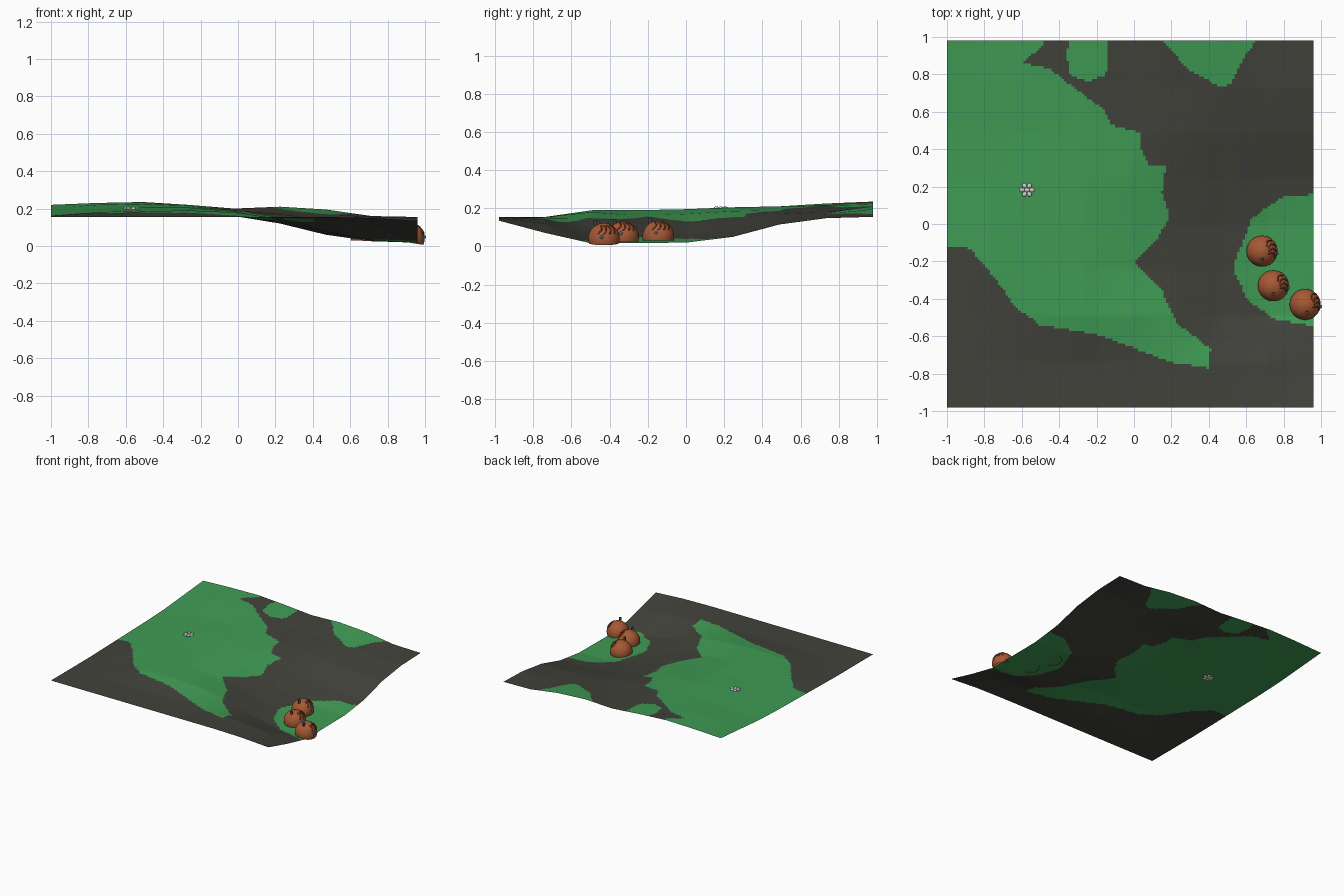
import bpy, bmesh, math
from mathutils import Matrix, Vector

if "Cube" in bpy.data.objects:
    bpy.data.objects.remove(bpy.data.objects["Cube"])


def material(name, rgb):
    m = bpy.data.materials.new(name)
    m.diffuse_color = (*rgb, 1)
    m.use_nodes = True
    m.node_tree.nodes["Principled BSDF"].inputs["Base Color"].default_value = m.diffuse_color
    return m


GRASS = material("grass", (0.05, 0.33, 0.09))
SOIL = material("soil", (0.055, 0.055, 0.045))
ORANGE = material("pumpkin_skin", (0.38, 0.10, 0.035))
RIB = material("rib", (0.22, 0.05, 0.02))
STEM = material("stem", (0.06, 0.07, 0.06))
BLUE = material("eye_blue", (0.04, 0.2, 0.4))


def finish(name, bm, mats=(), smooth=True):
    me = bpy.data.meshes.new(name)
    for f in bm.faces:
        f.smooth = smooth
    bm.to_mesh(me)
    bm.free()
    for m in mats:
        me.materials.append(m)
    ob = bpy.data.objects.new(name, me)
    bpy.context.collection.objects.link(ob)
    return ob


# Coarse terrain heights: rows front to back, columns left to right
X0, X1, Y0, Y1 = -1.0, 0.96, -0.98, 0.98
HEIGHTS = [
    (.155, .155, .155, .155, .155, .155, .155, .15, .135),
    (.155, .155, .155, .155, .155, .15, .14, .12, .07),
    (.155, .165, .185, .19, .18, .145, .075, .03, .015),
    (.16, .18, .19, .19, .16, .12, .06, .025, .018),
    (.165, .185, .195, .195, .17, .12, .06, .025, .02),
    (.17, .19, .205, .205, .185, .14, .09, .06, .05),
    (.18, .2, .21, .21, .19, .17, .14, .125, .115),
    (.2, .22, .225, .215, .19, .18, .17, .155, .148),
    (.22, .23, .235, .22, .2, .21, .195, .16, .155)]


def height(x, y):
    u = min(max((x - X0) / (X1 - X0) * 8, 0), 7.999)
    v = min(max((y - Y0) / (Y1 - Y0) * 8, 0), 7.999)
    i, j = int(u), int(v)
    u, v = u - i, v - j
    a = HEIGHTS[j][i] * (1 - u) + HEIGHTS[j][i + 1] * u
    b = HEIGHTS[j + 1][i] * (1 - u) + HEIGHTS[j + 1][i + 1] * u
    return a * (1 - v) + b * v


# Outlines of the grassy patches
HILL = [(-1.1, 1.1), (-.48, 1.1), (-.48, .96), (-.6, .86), (-.45, .83), (-.27, .69),
        (-.17, .62), (-.12, .53), (.03, .49), (.03, .42), (.08, .31), (.17, .31), (.15, .17),
        (.19, .04), (.13, -.07), (0, -.21), (.15, -.36), (.23, -.53), (.41, -.67), (.4, -.77),
        (.2, -.74), (-.2, -.59), (-.5, -.54), (-.63, -.45), (-.75, -.28), (-.88, -.13), (-1.1, -.12)]
TUFT = [(-.36, .9), (-.32, 1.1), (-.14, 1.1), (-.15, .8), (-.25, .76), (-.34, .8)]
BANK = [(.13, 1), (.3, .82), (.47, .73), (.52, .75), (.58, .88), (.67, 1)]
HOLLOW = [(1, .16), (.8, .15), (.63, .03), (.53, -.23), (.6, -.4), (.75, -.51), (1, -.55)]


def inside(x, y, poly):
    hit = False
    for (ax, ay), (bx, by) in zip(poly, poly[1:] + poly[:1]):
        if (ay > y) != (by > y) and x < ax + (y - ay) * (bx - ax) / (by - ay):
            hit = not hit
    return hit


# Terrain sheet, coloured by patch
N = 144
bm = bmesh.new()
bmesh.ops.create_grid(bm, x_segments=N, y_segments=N, size=0.98,
                      matrix=Matrix.Translation(((X0 + X1) / 2, 0, 0)))
for v in bm.verts:
    v.co.z = height(v.co.x, v.co.y)
for f in bm.faces:
    c = f.calc_center_median()
    f.material_index = 0 if any(inside(c.x, c.y, p) for p in (HILL, TUFT, BANK, HOLLOW)) else 1
finish("terrain", bm, (GRASS, SOIL))


def tube(name, pts, radius, mat):
    cu = bpy.data.curves.new(name, 'CURVE')
    cu.dimensions = '3D'
    cu.bevel_depth = radius
    cu.bevel_resolution = 2
    cu.use_fill_caps = True
    sp = cu.splines.new('POLY')
    sp.points.add(len(pts) - 1)
    for p, co in zip(sp.points, pts):
        p.co = (*co, 1)
    cu.materials.append(mat)
    ob = bpy.data.objects.new(name, cu)
    bpy.context.collection.objects.link(ob)


def pumpkin(n, x, y, z, tilt):
    R = 0.083
    place = Matrix.Translation((x, y, z)) @ Matrix.Rotation(tilt, 4, 'Y')

    def on_skin(az, el, r=R):
        return place @ Vector((r * math.cos(el) * math.cos(az),
                               r * math.cos(el) * math.sin(az), r * math.sin(el)))

    # Open-bottomed dome
    b = bmesh.new()
    bmesh.ops.create_uvsphere(b, u_segments=32, v_segments=20, radius=R)
    bmesh.ops.bisect_plane(b, geom=b.verts[:] + b.edges[:] + b.faces[:],
                           plane_co=(0, 0, -.022), plane_no=(0, 0, 1), clear_inner=True)
    b.transform(place)
    finish(f"pumpkin_{n}", b, (ORANGE,))
    # Raised curved ribs on the right side
    for k in range(4):
        az = -0.45 + 0.42 * k
        tube(f"pumpkin_rib_{n}_{k}",
             [on_skin(az + 0.25 * math.sin(t / 8 * math.pi), 0.45 + 0.085 * t) for t in range(9)],
             0.004, RIB)
    # Short upright stem
    base = on_skin(-math.pi / 2, 0.99, R * 0.95)
    tube(f"pumpkin_stem_{n}", [base, base + Vector((0, -.002, .03))], 0.009, STEM)
    # Small eye
    b = bmesh.new()
    bmesh.ops.create_uvsphere(b, u_segments=12, v_segments=8, radius=0.009,
                              matrix=Matrix.Translation(on_skin(-0.15, 0.25)))
    finish(f"pumpkin_eye_{n}", b, (BLUE,))


pumpkin(1, .685, -.145, .052, 0)
pumpkin(2, .745, -.33, .048, 0)
pumpkin(3, .915, -.43, .040, .15)

# Small grey flower: six petals around a centre
bm = bmesh.new()
fx, fy = -.572, .182
fz = height(fx, fy) + .002
for k in range(7):
    a = k * math.pi / 3
    d = 0.026 if k < 6 else 0
    m = (Matrix.Translation((fx + d * math.cos(a), fy + d * math.sin(a), fz))
         @ Matrix.Rotation(a, 4, 'Z') @ Matrix.Diagonal((1.1, .9, .6, 1)))
    bmesh.ops.create_uvsphere(bm, u_segments=12, v_segments=8, radius=0.0135, matrix=m)
finish("flower", bm)
